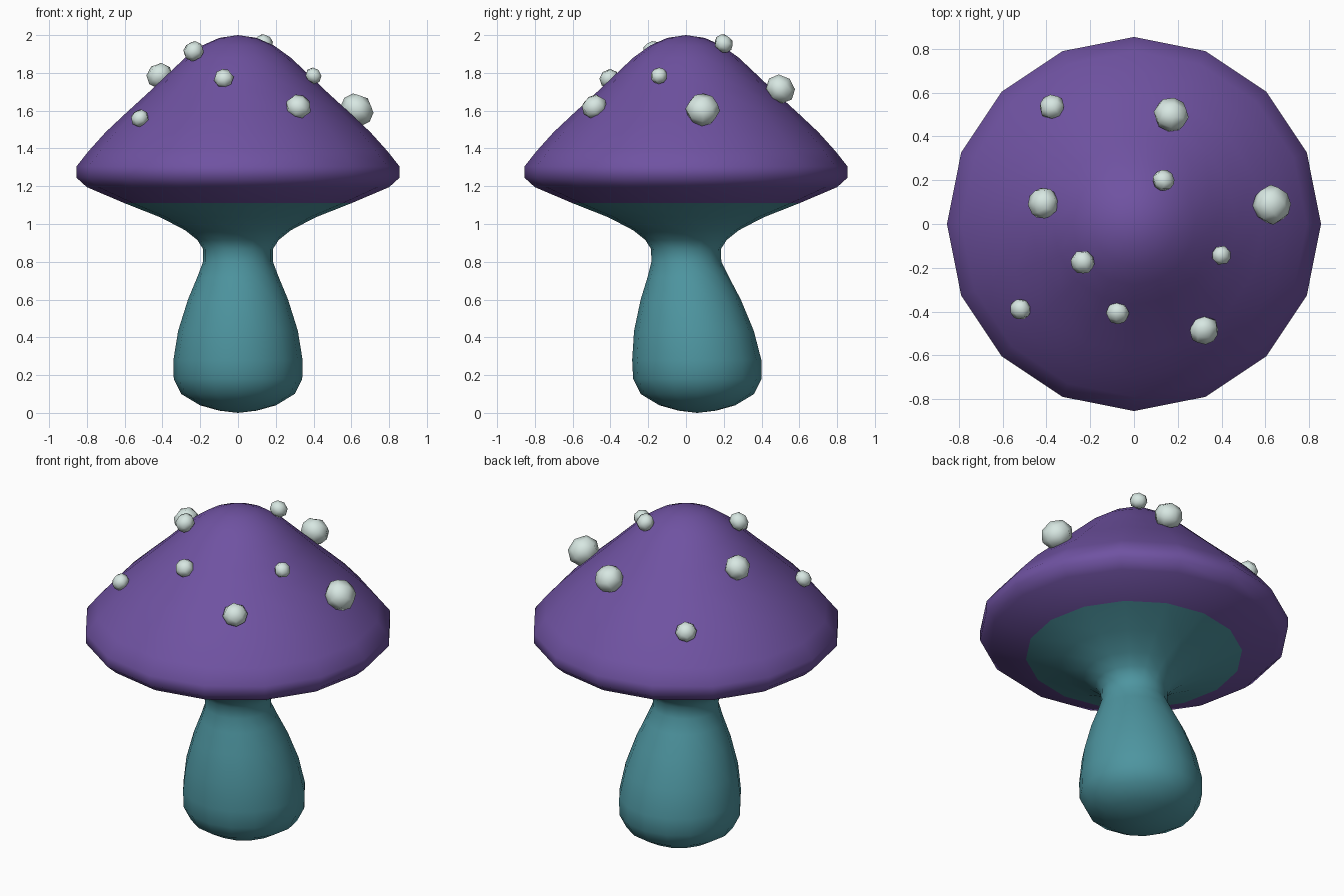
import bpy, bmesh, math
from mathutils import Vector, Matrix

if "Cube" in bpy.data.objects:
    bpy.data.objects.remove(bpy.data.objects["Cube"])

SIDES = 16


def material(name, rgb):
    m = bpy.data.materials.new(name)
    m.diffuse_color = (*rgb, 1)
    m.use_nodes = True
    m.node_tree.nodes["Principled BSDF"].inputs["Base Color"].default_value = m.diffuse_color
    return m


def finish(name, bm, mat):
    bmesh.ops.recalc_face_normals(bm, faces=bm.faces)
    for f in bm.faces:
        f.smooth = True
    me = bpy.data.meshes.new(name)
    bm.to_mesh(me)
    bm.free()
    me.materials.append(mat)
    ob = bpy.data.objects.new(name, me)
    bpy.context.collection.objects.link(ob)
    return ob


def lathe(name, profile, mat):
    """Rings from (radius, z, y offset); radius 0 makes a pole."""
    bm = bmesh.new()
    rings = []
    for r, z, y in profile:
        n = SIDES if r > 0 else 1
        rings.append([bm.verts.new((r * math.cos(2 * math.pi * i / SIDES),
                                    y + r * math.sin(2 * math.pi * i / SIDES), z))
                      for i in range(n)])
    for a, b in zip(rings, rings[1:]):
        for i in range(SIDES):
            j = (i + 1) % SIDES
            quad = [a[i % len(a)], a[j % len(a)], b[j % len(b)], b[i % len(b)]]
            bm.faces.new(list(dict.fromkeys(quad)))
    return finish(name, bm, mat)


purple = material("purple", (0.16, 0.085, 0.36))
teal = material("teal", (0.075, 0.30, 0.35))
pale = material("pale", (0.68, 0.80, 0.76))

# cap: domed top, upright rim, tucked lower lip
lathe("cap", [(0, 2.0, 0), (0.10, 1.985, 0), (0.19, 1.945, 0), (0.28, 1.88, 0),
              (0.37, 1.795, 0), (0.47, 1.70, 0), (0.59, 1.59, 0), (0.70, 1.487, 0),
              (0.79, 1.387, 0), (0.855, 1.305, 0), (0.855, 1.245, 0),
              (0.80, 1.195, 0), (0.60, 1.11, 0)], purple)

# stem: flared underside of the cap, narrow neck, bulb leaning to the back
lathe("stem", [(0.60, 1.11, 0), (0.41, 1.035, 0), (0.28, 0.967, 0), (0.215, 0.915, 0),
               (0.185, 0.868, 0), (0.185, 0.80, 0.002), (0.215, 0.72, 0.012),
               (0.265, 0.60, 0.025), (0.317, 0.434, 0.042), (0.342, 0.28, 0.057),
               (0.34, 0.18, 0.06), (0.30, 0.10, 0.06), (0.20, 0.04, 0.06),
               (0.10, 0.012, 0.06), (0, 0.0, 0.06)], teal)

# spots: x, y, z, radius - low-poly balls turned to the cap's slope
SPOTS = [(-0.375, 0.535, 1.55, 0.060), (0.17, 0.50, 1.715, 0.082),
         (0.135, 0.20, 1.955, 0.052), (-0.415, 0.095, 1.785, 0.074),
         (-0.235, -0.175, 1.915, 0.057), (0.63, 0.088, 1.605, 0.092),
         (0.40, -0.143, 1.785, 0.046), (0.32, -0.485, 1.62, 0.070),
         (-0.075, -0.407, 1.77, 0.054), (-0.52, -0.39, 1.56, 0.050)]
for k, (x, y, z, r) in enumerate(SPOTS, 1):
    bm = bmesh.new()
    bmesh.ops.create_cube(bm, size=2)
    bmesh.ops.subdivide_edges(bm, edges=bm.edges[:], cuts=1, use_grid_fill=True)
    for v in bm.verts:
        v.co = v.co.normalized() * r
        v.co.z *= 0.9
    out = Vector((x, y, 0)).normalized()
    slope = (out + Vector((0, 0, 1.05))).to_track_quat('Z', 'Y').to_matrix().to_4x4()
    spin = Matrix.Rotation(k * 0.9, 4, 'Z')
    bm.transform(Matrix.Translation((x, y, z)) @ slope @ spin)
    finish(f"spot_{k}", bm, pale)
